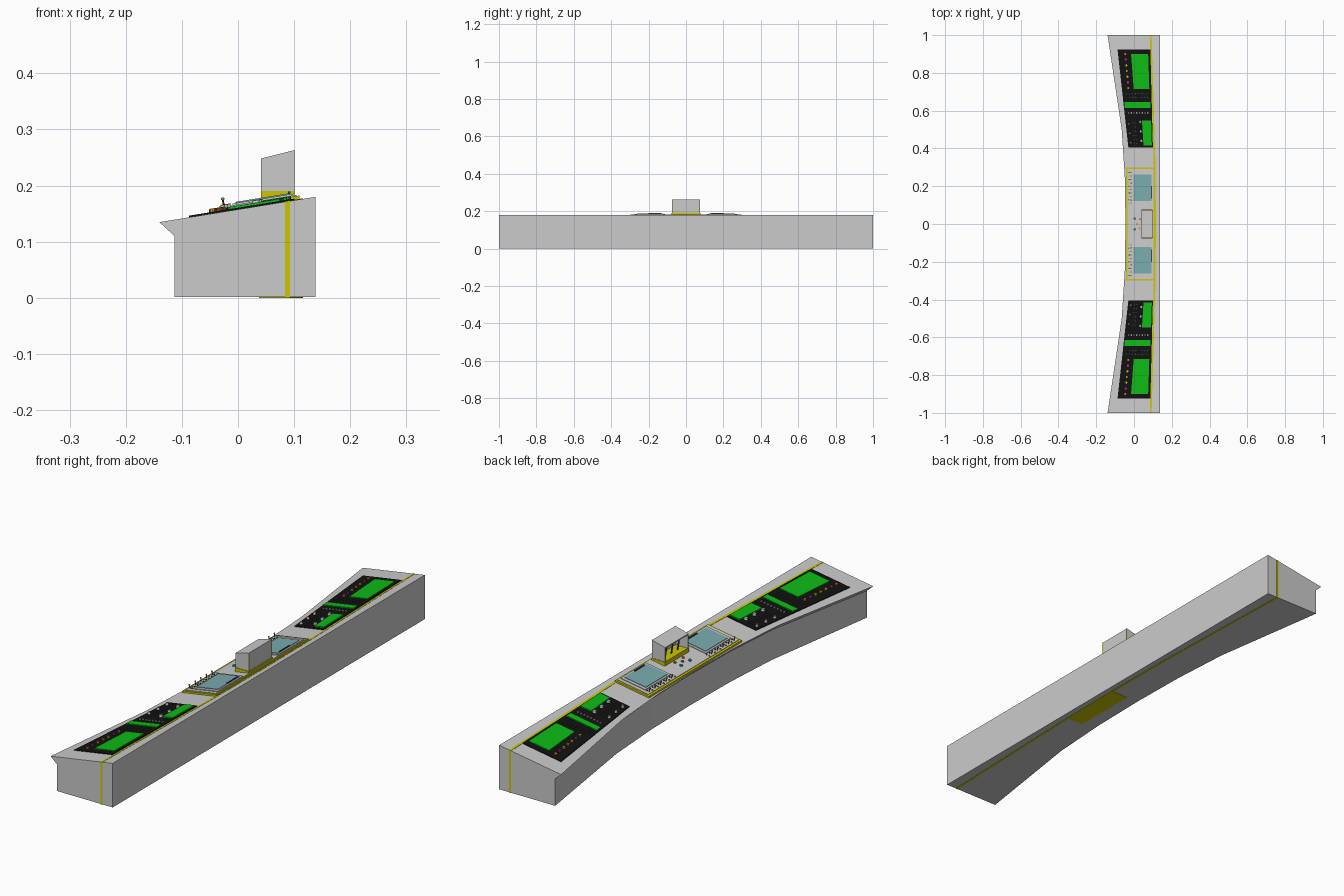
import bpy, bmesh, math
from mathutils import Matrix, Vector

if "Cube" in bpy.data.objects:
    bpy.data.objects.remove(bpy.data.objects["Cube"])

SLOPE = 0.162
TILT = Matrix.Rotation(-math.atan(SLOPE), 4, 'Y')

def top(x):
    return 0.1575 + SLOPE * x

def material(name, r, g, b):
    m = bpy.data.materials.new(name)
    m.diffuse_color = (r, g, b, 1)
    m.use_nodes = True
    m.node_tree.nodes["Principled BSDF"].inputs["Base Color"].default_value = m.diffuse_color
    return m

YELLOW = material("yellow", 0.6, 0.57, 0.0)
BLACK = material("black", 0.006, 0.006, 0.006)
GREEN = material("green", 0.004, 0.5, 0.008)
BLUE = material("pale_blue", 0.19, 0.41, 0.43)
DARK = material("dark_grey", 0.06, 0.06, 0.06)
ORANGE = material("orange", 0.75, 0.25, 0.03)
PINK = material("magenta", 0.45, 0.03, 0.3)
TEAL = material("teal", 0.02, 0.4, 0.4)

def finish(name, bm, mat):
    bmesh.ops.recalc_face_normals(bm, faces=bm.faces)
    me = bpy.data.meshes.new(name)
    bm.to_mesh(me)
    bm.free()
    ob = bpy.data.objects.new(name, me)
    bpy.context.collection.objects.link(ob)
    if mat:
        me.materials.append(mat)
    return ob

def loft(name, rings, mat=None):
    """Closed solid through a list of equal rings."""
    bm = bmesh.new()
    rows = [[bm.verts.new(p) for p in r] for r in rings]
    n = len(rows[0])
    for a, b in zip(rows, rows[1:]):
        for i in range(n):
            j = (i + 1) % n
            bm.faces.new((a[i], a[j], b[j], b[i]))
    bm.faces.new(rows[0])
    bm.faces.new(rows[-1])
    return finish(name, bm, mat)

def prism(name, profile, y0, y1, mat=None):
    """xz profile extruded along y."""
    return loft(name, [[(x, y, z) for x, z in profile] for y in (y0, y1)], mat)

def slab(name, outline, base, h, mat=None):
    """xy outline laid on the sloping desk top."""
    return loft(name, [[(x, y, top(x) + d) for x, y in outline] for d in (base, base + h)], mat)

def rect(x0, x1, y0, y1):
    return [(x0, y0), (x1, y0), (x1, y1), (x0, y1)]

def studs(name, spots, r, h, base, mat=None, sides=10, tip=1.0):
    """Small round controls standing on the slope, one mesh."""
    bm = bmesh.new()
    for x, y in spots:
        m = Matrix.Translation((x, y, top(x) + base)) @ TILT @ Matrix.Translation((0, 0, h / 2))
        bmesh.ops.create_cone(bm, cap_ends=True, segments=sides, radius1=r,
                              radius2=r * tip, depth=h, matrix=m)
    return finish(name, bm, mat)

# Desk body: straight back, curved overhanging front
half = [(0, -0.045), (0.25, -0.049), (0.5, -0.065), (1, -0.14)]
stations = [(-y, x) for y, x in half[:0:-1]] + half
rings = []
for y, x in stations:
    z = top(x)
    rings.append([(x, y, z), (x + 0.027, y, z - 0.025), (x + 0.027, y, 0.001),
                  (0.138, y, 0.001), (0.138, y, top(0.138))])
loft("desk_body", rings)

# Yellow seam running round the desk
half = [(0, 0.107), (0.3, 0.105), (0.6, 0.096), (1.001, 0.084)]
seam = [(-y, x) for y, x in half[:0:-1]] + half
loft("yellow_seam", [[(x, y, 0), (x + 0.009, y, 0), (x + 0.009, y, top(x + 0.009) + 0.001),
                      (x, y, top(x) + 0.001)] for y, x in seam], YELLOW)
prism("underside_plate", [(0.037, 0), (0.11, 0), (0.11, 0.002), (0.037, 0.002)], -0.28, 0, YELLOW)

# Centre console plate
slab("centre_base", rect(-0.042, 0.11, -0.298, 0.298), -0.004, 0.011, YELLOW)
slab("centre_top", rect(-0.034, 0.104, -0.29, 0.29), 0.0, 0.009)

# Hood with an open front
R = lambda x: 0.238 + 0.25 * x          # roof line
x0, x1, w, t = 0.041, 0.1, 0.075, 0.005
prism("hood_base", [(x0, top(x0)), (x1 + .001, top(x1)), (x1 + .001, 0.19), (x0, 0.19)],
      -w - .002, w + .002, YELLOW)
prism("hood_roof", [(x0, R(x0) - t), (x1, R(x1) - t), (x1, R(x1)), (x0, R(x0))], -w, w)
prism("hood_back", [(x1 - t, 0.19), (x1, 0.19), (x1, R(x1) - t), (x1 - t, R(x1) - t)], -w, w)
for s, side in ((1, "far"), (-1, "near")):
    prism(f"hood_side_{side}", [(x0, 0.19), (x1 - t, 0.19), (x1 - t, R(x1 - t) - t), (x0, R(x0) - t)],
          s * (w - t), s * w)
    prism(f"hood_trim_{side}", [(x1, 0.19), (x1 + .001, 0.19), (x1 + .001, R(x1)), (x1, R(x1))],
          s * (w - .004), s * w, YELLOW)
studs("hood_levers", [(0.066, y) for y in (-0.04, 0, 0.04)], 0.003, 0.045, 0.02, DARK)

# Knobs between the blue screens
studs("centre_teal_knobs", [(0.002, 0.028), (0.002, -0.028)], 0.006, 0.005, 0.009, TEAL)
studs("centre_orange_knobs", [(0.03, 0.028), (0.03, -0.024), (0.016, 0)], 0.005, 0.005, 0.009, ORANGE)

# Panel edges as functions of distance from the middle
def left(y):
    return -0.03 - (y - 0.405) * 0.11

def right(y):
    return 0.1 - (y - 0.405) * 0.026

for s, side in ((1, "far"), (-1, "near")):
    def area(u0, u1, y0, y1):
        """Outline in fractions across the tapering panel."""
        mix = lambda u, y: (left(y) + u * (right(y) - left(y)), s * y)
        return [mix(u0, y0), mix(u1, y0), mix(u1, y1), mix(u0, y1)]

    def spots(us, ys):
        return [(left(y) + u * (right(y) - left(y)), s * y) for u in us for y in ys]

    # Blue screen unit with its keys and levers
    slab(f"blue_screen_frame_{side}", rect(-0.01, 0.101, s * 0.112, s * 0.275), 0.008, 0.004)
    slab(f"blue_screen_{side}", rect(-0.003, 0.093, s * 0.122, s * 0.262), 0.011, 0.003, BLUE)
    slab(f"screen_bar_{side}", rect(0.089, 0.094, s * 0.135, s * 0.2), 0.013, 0.004, DARK)
    keys = [0.11 + 0.018 * i for i in range(10)]
    studs(f"dark_keys_{side}", [(-0.016, s * y) for y in keys], 0.003, 0.003, 0.009, DARK, 8)
    studs(f"yellow_keys_{side}", [(-0.027, s * y) for y in keys[::2]], 0.0035, 0.003, 0.009, YELLOW, 8)
    studs(f"levers_{side}", [(-0.025, s * y) for y in keys[1::2]], 0.0017, 0.013, 0.009, DARK, 8)
    studs(f"lever_tips_{side}", [(-0.027, s * y) for y in keys[1::2]], 0.003, 0.004, 0.0215, None, 8)

    # Black instrument panel
    slab(f"black_panel_{side}", area(0, 1, 0.405, 0.925), -0.001, 0.004, BLACK)
    slab(f"large_green_screen_{side}", area(0.4, 0.93, 0.715, 0.9), 0.002, 0.005, GREEN)
    slab(f"middle_green_screen_{side}", area(0.03, 0.95, 0.615, 0.645), 0.002, 0.005, GREEN)
    slab(f"small_green_screen_{side}", area(0.62, 0.96, 0.415, 0.548), 0.002, 0.006, GREEN)

    # Coloured knobs beside the large screen
    for name, mat, ys in (("orange", ORANGE, (0.72, 0.81, 0.9)), ("magenta", PINK, (0.75, 0.87)),
                          ("yellow", YELLOW, (0.78, 0.84))):
        studs(f"{name}_knobs_{side}", spots([0.23], ys), 0.006, 0.006, 0.003, mat)

    # Rows of small keys, and dials near the small screen
    cross = [0.15 + 0.1 * i for i in range(8)]
    studs(f"dark_key_row_{side}", spots(cross, (0.67, 0.69)), 0.004, 0.004, 0.003, DARK, 8)
    studs(f"grey_key_row_{side}", spots(cross, [0.588]), 0.004, 0.004, 0.003, None, 8)
    studs(f"dials_{side}", spots([0.55], (0.44, 0.49, 0.54)), 0.008, 0.008, 0.003, None, 12, 0.8)
    studs(f"front_dials_{side}", spots([0.12], (0.43, 0.48, 0.53)), 0.006, 0.008, 0.003, None, 12, 0.8)
    studs(f"front_dial_caps_{side}", spots([0.12], (0.43, 0.48, 0.53)), 0.004, 0.002, 0.011, ORANGE)
    studs(f"dot_keys_{side}", spots([0.26, 0.36], [0.425 + 0.022 * i for i in range(6)]),
          0.003, 0.004, 0.003, DARK, 8)
